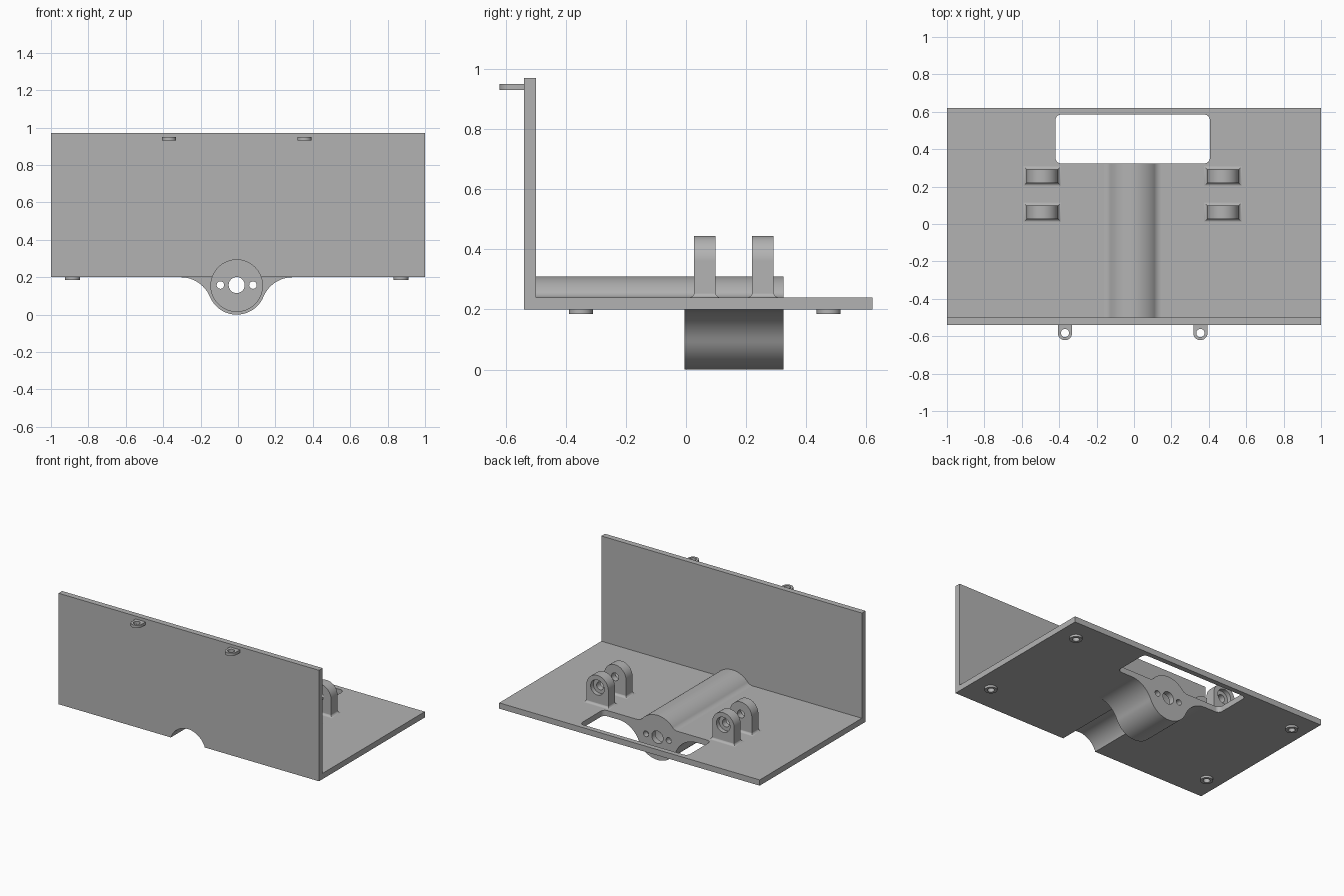
import bpy, bmesh
from math import pi, sin, cos, sqrt, atan2

cube = bpy.data.objects.get("Cube")
if cube:
    bpy.data.objects.remove(cube, do_unlink=True)

grey = bpy.data.materials.new("plain grey")
grey.use_nodes = True
grey.diffuse_color = (0.45, 0.45, 0.45, 1)
grey.node_tree.nodes["Principled BSDF"].inputs["Base Color"].default_value = (0.45, 0.45, 0.45, 1)

CX = -0.007            # centre line of all the fittings
BORE_Z = 0.155         # axis height of the motor tube
TUBE_R, BORE_R = 0.155, 0.138
BASE_Z, FLOOR_Z = 0.2, 0.24


def loft(name, rings):
    """Closed solid through a list of matching rings."""
    bm = bmesh.new()
    loops = [[bm.verts.new(p) for p in ring] for ring in rings]
    for a, b in zip(loops, loops[1:]):
        for i in range(len(a)):
            j = (i + 1) % len(a)
            bm.faces.new((a[i], a[j], b[j], b[i]))
    bm.faces.new(loops[0])
    bm.faces.new(loops[-1])
    bmesh.ops.recalc_face_normals(bm, faces=bm.faces)
    mesh = bpy.data.meshes.new(name)
    bm.to_mesh(mesh)
    bm.free()
    mesh.materials.append(grey)
    ob = bpy.data.objects.new(name, mesh)
    bpy.context.collection.objects.link(ob)
    return ob


def prism(name, pts, axis, lo, hi):
    """Extrude a 2D outline along y (x, z points) or z (x, y points)."""
    if axis == "y":
        return loft(name, [[(u, t, v) for u, v in pts] for t in (lo, hi)])
    return loft(name, [[(u, v, t) for u, v in pts] for t in (lo, hi)])


def arc(u, v, r, a0, a1, n=16):
    return [(u + r * cos(a0 + (a1 - a0) * i / n), v + r * sin(a0 + (a1 - a0) * i / n))
            for i in range(n + 1)]


def circle(u, v, r, n=40):
    return arc(u, v, r, 0, 2 * pi, n)[:-1]


def rect(u0, u1, v0, v1):
    return [(u0, v0), (u1, v0), (u1, v1), (u0, v1)]


def rounded(u0, u1, v0, v1, r):
    return (arc(u1 - r, v1 - r, r, 0, pi / 2, 8) + arc(u0 + r, v1 - r, r, pi / 2, pi, 8)
            + arc(u0 + r, v0 + r, r, pi, 1.5 * pi, 8) + arc(u1 - r, v0 + r, r, 1.5 * pi, 2 * pi, 8))


def combine(ob, others, operation):
    """Apply booleans one by one and remove the helper solids."""
    for other in others:
        mod = ob.modifiers.new("bool", "BOOLEAN")
        mod.operation, mod.solver, mod.object = operation, "EXACT", other
        bpy.context.view_layer.update()
        result = bpy.data.meshes.new_from_object(
            ob.evaluated_get(bpy.context.evaluated_depsgraph_get()))
        ob.modifiers.clear()
        ob.data = result
        bpy.data.objects.remove(other, do_unlink=True)


def finish(ob):
    bpy.ops.object.select_all(action="DESELECT")
    ob.select_set(True)
    bpy.context.view_layer.objects.active = ob
    bpy.ops.object.shade_smooth_by_angle(angle=0.5)
    mod = ob.modifiers.new("even shading", "WEIGHTED_NORMAL")
    mod.keep_sharp = True


def blended(fillet, plane, side, inner):
    """Tube outline flowing into a flat plane; side is 1 above, -1 below."""
    h = (plane - BORE_Z) + side * fillet
    dx = sqrt((TUBE_R + fillet) ** 2 - h * h)
    a = atan2(h, dx)                      # tangent direction on the tube
    f0, f1 = -side * pi / 2, -side * pi + (a + side * pi if side > 0 else a - pi) 
    f1 = pi + a if side > 0 else -pi + a + 2 * pi
    f0 = 1.5 * pi if side > 0 else pi / 2
    right = arc(CX + dx, BORE_Z + h, fillet, f0, f1, 14)
    left = [(2 * CX - u, v) for u, v in reversed(right)]
    tube = arc(CX, BORE_Z, TUBE_R, a, side * pi - a, 40)[1:-1]
    return [(CX + dx, inner)] + right + tube + left + [(CX - dx, inner)]


# Angled body: floor plate and front wall in one section
body = loft("angled_body", [[(x, -0.54, BASE_Z), (x, 0.62, BASE_Z), (x, 0.62, FLOOR_Z),
                             (x, -0.5, FLOOR_Z), (x, -0.5, 0.97), (x, -0.54, 0.97)]
                            for x in (-1, 1)])

# Motor tube: long hump above the floor, short flared housing below
combine(body, [
    prism("hump", blended(0.05, FLOOR_Z, 1, 0.215), "y", -0.52, 0.34),
    prism("housing", blended(0.17, BASE_Z, -1, 0.225), "y", -0.005, 0.34),
], "UNION")

# Feet under the floor
feet = [(CX + s * 0.878, y) for s in (-1, 1) for y in (-0.35, 0.475)]
combine(body, [prism("foot", circle(x, y, 0.04), "z", 0.185, 0.21) for x, y in feet], "UNION")

# Openings: window, motor bore, shaft and screw holes, foot recesses
cuts = [prism("window", rounded(CX - 0.413, CX + 0.413, 0.324, 0.585, 0.03), "z", -0.2, 0.6),
        prism("bore", circle(CX, BORE_Z, BORE_R, 64), "y", -0.8, 0.285)]
for dx, r in ((0, 0.043), (-0.087, 0.02), (0.087, 0.02)):
    cuts.append(prism("shaft_hole", circle(CX + dx, BORE_Z + 0.003, r, 32), "y", 0.2, 0.5))
for x, y in feet:
    cuts.append(prism("foot_hole", circle(x, y, 0.022, 24), "z", 0.1, 0.212))
combine(body, cuts, "DIFFERENCE")
finish(body)

for s, side in ((-1, "right"), (1, "left")):
    # Eyelet on the front wall
    x = CX + s * 0.362
    lug = prism(side + "_eyelet", [(x + 0.038, -0.54)] + [(x - 0.038, -0.54)]
                + arc(x, -0.583, 0.038, pi, 2 * pi, 24), "z", 0.93, 0.95)
    combine(lug, [prism("eyelet_hole", circle(x, -0.583, 0.022, 32), "z", 0.9, 1)], "DIFFERENCE")
    finish(lug)

    # Pair of hinge brackets with flared feet and counterbored pin holes
    x, w, pin_z = CX + s * 0.483, 0.084, 0.361
    for part, y0, y1, bore in (("front", 0.027, 0.098, (-0.1, 0.057)),
                               ("back", 0.22, 0.292, (0.262, 0.4))):
        ear = prism(f"{side}_{part}_bracket",
                    [(x - w, 0.23), (x + w, 0.23)] + arc(x, pin_z, w, 0, pi, 32), "y", y0, y1)
        rings = []
        for i in range(-1, 7):
            t = max(i, 0) / 6 * pi / 2
            e = 0.018 * (1 - sin(t)) - 0.001
            z = 0.23 if i < 0 else FLOOR_Z + 0.02 * (1 - cos(t))
            rings.append([(u, v, z) for u, v in rect(x - w - e, x + w + e, y0 - e, y1 + e)])
        combine(ear, [loft("flare", rings)], "UNION")
        combine(ear, [prism("pin_hole", circle(x, pin_z, 0.027, 32), "y", -0.1, 0.4),
                      prism("counterbore", circle(x, pin_z, 0.052), "y", *bore)], "DIFFERENCE")
        finish(ear)
